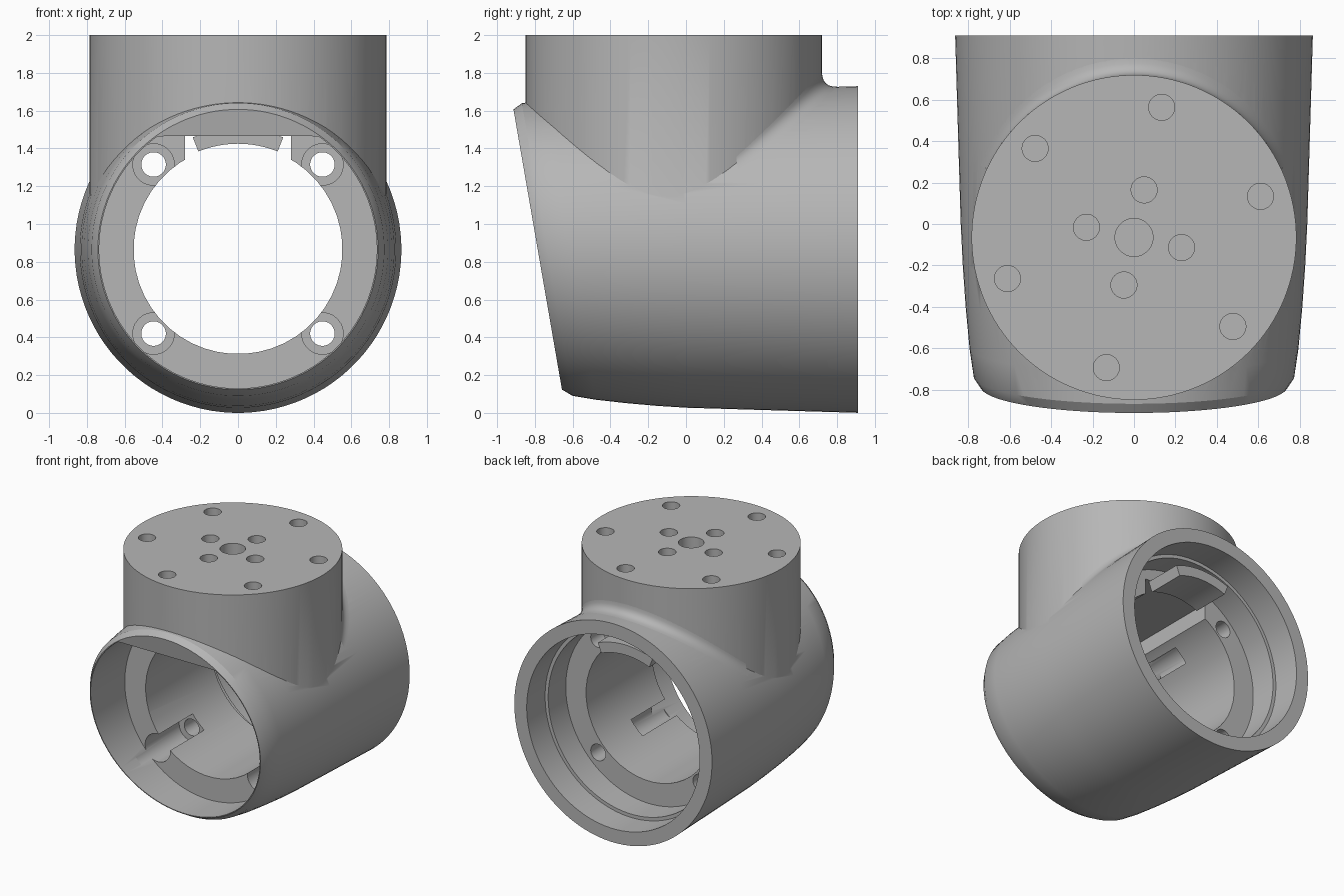
import bpy, bmesh, math
from mathutils import Matrix, Vector

if "Cube" in bpy.data.objects:
    bpy.data.objects.remove(bpy.data.objects["Cube"])

AXIS = 0.865            # height of the horizontal bore
POST_Y, POST_R = -0.065, 0.785
SLOPE = -0.173          # lean of the front rim
# housing sections: depth, radius, share of the lean
SECTIONS = [(-0.785, 0.742, 1), (-0.735, 0.775, 1), (-0.6, 0.795, 0.85), (-0.4, 0.814, 0.6),
            (-0.2, 0.828, 0.3), (0, 0.838, 0), (0.4, 0.85, 0), (0.91, 0.865, 0)]

grey = bpy.data.materials.new("satin grey")
grey.use_nodes = True
grey.diffuse_color = (0.47, 0.47, 0.47, 1)
grey.node_tree.nodes["Principled BSDF"].inputs["Base Color"].default_value = grey.diffuse_color


def add_object(name, bm):
    bmesh.ops.recalc_face_normals(bm, faces=bm.faces)
    mesh = bpy.data.meshes.new(name)
    bm.to_mesh(mesh)
    bm.free()
    mesh.materials.append(grey)
    obj = bpy.data.objects.new(name, mesh)
    bpy.context.collection.objects.link(obj)
    return obj


def loft(name, rings, closed=True):
    """Skin point rings; closed rings also get end caps."""
    bm = bmesh.new()
    rows = [[bm.verts.new(p) for p in ring] for ring in rings]
    n = len(rows[0])
    for a, b in zip(rows, rows[1:]):
        for i in range(n if closed else n - 1):
            j = (i + 1) % n
            bm.faces.new((a[i], a[j], b[j], b[i]))
    if closed:
        bm.faces.new(rows[0])
        bm.faces.new(rows[-1])
    return add_object(name, bm)


def circle(r, y, n=96, x=0, z=AXIS, lean=0, ceiling=9):
    pts = []
    for i in range(n):
        a = math.tau * (i + 0.5) / n
        h = r * math.sin(a)
        pts.append((x + r * math.cos(a), y + h * SLOPE * lean, min(z + h, ceiling)))
    return pts


def bore(name, r, y0, y1, **kw):
    return loft(name, [circle(r, y0, **kw), circle(r, y1, **kw)])


def upright(name, r, z0, z1, x=0, y=POST_Y, n=32):
    bm = bmesh.new()
    bmesh.ops.create_cone(bm, cap_ends=True, segments=n, radius1=r, radius2=r, depth=z1 - z0,
                          matrix=Matrix.Translation((x, y, (z0 + z1) / 2)))
    return add_object(name, bm)


def box(name, lo, hi):
    lo, hi = Vector(lo), Vector(hi)
    bm = bmesh.new()
    bmesh.ops.create_cube(bm, size=1, matrix=Matrix.Translation((lo + hi) / 2)
                          @ Matrix.Diagonal((*(hi - lo), 1)))
    return add_object(name, bm)


def combine(target, tool, operation):
    mod = target.modifiers.new("combine", "BOOLEAN")
    mod.operation, mod.solver, mod.object = operation, "EXACT", tool
    bpy.context.view_layer.objects.active = target
    bpy.ops.object.modifier_apply(modifier=mod.name)
    bpy.data.objects.remove(tool)


def smooth(obj):
    bpy.ops.object.select_all(action="DESELECT")
    obj.select_set(True)
    bpy.context.view_layer.objects.active = obj
    bpy.ops.object.shade_smooth_by_angle(angle=math.radians(28))


# Elbow housing with the upright mounting post
housing = loft("elbow_housing", [circle(r, y, lean=k) for y, r, k in SECTIONS])
combine(housing, upright("mounting_post", POST_R, 1.0, 2.0, n=128), "UNION")

# Front chamber with flat ceiling, centre bore, stepped rear chamber, notch under the post
cutters = [
    bore("front_chamber", 0.735, -1.3, -0.365, ceiling=1.465),
    bore("centre_bore", 0.553, -0.5, 0.6, n=48),
    bore("rear_chamber", 0.73, 0.46, 0.8),
    bore("rear_recess", 0.757, 0.68, 1.1),
    box("top_notch", (-0.28, -0.5, 1.25), (0.28, 0.6, 1.465)),
]
# Screw channels and screw holes through the inner flange
for x in (-0.447, 0.447):
    for z in (0.42, 1.315):
        cutters.append(bore("screw_channel", 0.11, -0.5, 0.06, n=32, x=x, z=z))
        cutters.append(bore("screw_hole", 0.065, 0, 0.6, n=32, x=x, z=z))
# Hole pattern in the top face
cutters.append(upright("centre_hole", 0.092, 1.85, 2.1))
for count, radius, start in ((4, 0.235, 78), (6, 0.643, 18)):
    for i in range(count):
        a = math.radians(start) + math.tau * i / count
        cutters.append(upright("bolt_hole", 0.063, 1.85, 2.1, radius * math.cos(a),
                               POST_Y + radius * math.sin(a)))
for cutter in cutters:
    combine(housing, cutter, "DIFFERENCE")
smooth(housing)


# Rounded blend where the rear of the post meets the housing
def housing_height(x, y):
    for (y0, r0, _), (y1, r1, _) in zip(SECTIONS, SECTIONS[1:]):
        if y <= y1:
            break
    r = r0 + (r1 - r0) * (y - y0) / (y1 - y0)
    return AXIS + math.sqrt(max(r * r - x * x, 0))


def blend_point(a, t):
    w = 0.08 * math.sin(a)

    def at(r):
        x, y = r * math.cos(a), POST_Y + r * math.sin(a)
        return Vector((x, y, housing_height(x, y)))
    mid, low = at(POST_R), at(POST_R + w)
    high = mid + Vector((0, 0, w))
    return high * (1 - t) ** 2 + mid * 2 * t * (1 - t) + low * t * t


angles = [math.radians(25 + 130 * i / 48) for i in range(49)]
smooth(loft("post_blend", [[blend_point(a, t / 6) for a in angles] for t in range(7)], closed=False))


# Curved tab behind the flange at the top
def tab_section(a):
    return [(r * math.sin(a), y, AXIS + r * math.cos(a))
            for r, y in ((0.56, 0.45), (0.56, 0.76), (0.64, 0.76), (0.64, 0.45))]


smooth(loft("locating_tab", [tab_section(math.radians(-22 + 44 * i / 12)) for i in range(13)]))
